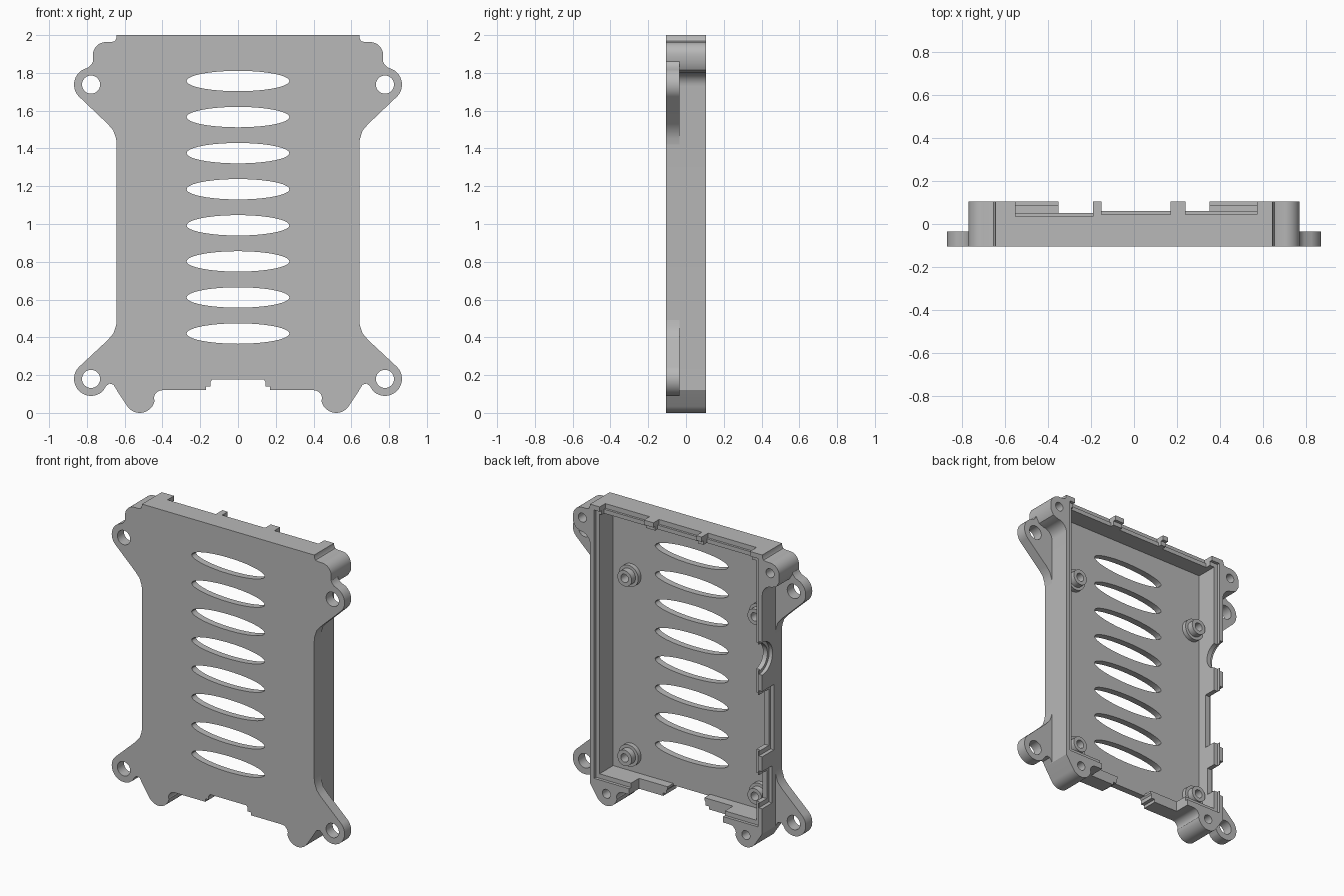
import bpy
import bmesh
from math import cos, sin, radians

cube = bpy.data.objects.get("Cube")
if cube:
    bpy.data.objects.remove(cube, do_unlink=True)

GREY = (0.48, 0.48, 0.48, 1)
mat = bpy.data.materials.new("grey plastic")
mat.use_nodes = True
mat.diffuse_color = GREY
mat.node_tree.nodes["Principled BSDF"].inputs["Base Color"].default_value = GREY

FRONT, FLOOR, EAR_BACK, BACK = -0.105, -0.06, -0.035, 0.105


def arc(cx, cz, rx, a0, a1, n=16, rz=None):
    """Points on an arc in the x-z plane."""
    rz = rz or rx
    steps = [radians(a0 + (a1 - a0) * i / n) for i in range(n + 1)]
    return [(cx + rx * cos(a), cz + rz * sin(a)) for a in steps]


def circle(cx, cz, rx, n=32, rz=None):
    return arc(cx, cz, rx, 0, 360, n, rz)[:-1]


def flip(points, side):
    return [(x * side, z) for x, z in points]


def weld(mesh):
    bm = bmesh.new()
    bm.from_mesh(mesh)
    bmesh.ops.remove_doubles(bm, verts=bm.verts, dist=0.0001)
    bmesh.ops.recalc_face_normals(bm, faces=bm.faces)
    bm.to_mesh(mesh)
    bm.free()


def evaluated_mesh(obj):
    deps = bpy.context.evaluated_depsgraph_get()
    deps.update()
    return bpy.data.meshes.new_from_object(obj.evaluated_get(deps))


def prism(name, outlines, y0, y1):
    """Outline with holes in x-z, extruded from y0 to y1."""
    curve = bpy.data.curves.new(name, "CURVE")
    curve.dimensions = "2D"
    curve.fill_mode = "BOTH"
    curve.extrude = (y1 - y0) / 2
    for pts in outlines:
        spline = curve.splines.new("POLY")
        spline.points.add(len(pts) - 1)
        for p, (x, z) in zip(spline.points, pts):
            p.co = (x, z, 0, 1)
        spline.use_cyclic_u = True
    temp = bpy.data.objects.new(name + " outline", curve)
    bpy.context.collection.objects.link(temp)
    mesh = evaluated_mesh(temp)
    bpy.data.objects.remove(temp, do_unlink=True)
    # stand the outline upright
    for v in mesh.vertices:
        x, z, depth = v.co
        v.co = (x, (y0 + y1) / 2 - depth, z)
    weld(mesh)
    mesh.materials.clear()
    mesh.materials.append(mat)
    obj = bpy.data.objects.new(name, mesh)
    bpy.context.collection.objects.link(obj)
    return obj


def box(x0, x1, y0, y1, z0, z1):
    return prism("cutter", [[(x0, z0), (x1, z0), (x1, z1), (x0, z1)]], y0, y1)


def disc(x0, x1, y, z, r):
    bpy.ops.mesh.primitive_cylinder_add(vertices=40, radius=r, depth=x1 - x0,
                                        location=((x0 + x1) / 2, y, z),
                                        rotation=(0, radians(90), 0))
    return bpy.context.object


def cut(target, cutters):
    for c in cutters:
        c.hide_render = True
        mod = target.modifiers.new("cut", "BOOLEAN")
        mod.operation = "DIFFERENCE"
        mod.solver = "EXACT"
        mod.object = c
    mesh = evaluated_mesh(target)
    target.modifiers.clear()
    target.data = mesh
    for c in cutters:
        bpy.data.objects.remove(c, do_unlink=True)


# Body outline with the four screw lobes
half = [(0.135, 0.178), (0.145, 0.165), (0.145, 0.14), (0.17, 0.14), (0.17, 0.12)]
half += arc(0.40, 0.075, 0.045, 90, 0, 8)
half += arc(0.52, 0.08, 0.08, 190, 325)
half += [(0.642, 0.12)]
half += arc(0.712, 1.73, 0.07, 180, 90, 8)
half += [(0.748, 1.815), (0.768, 1.85)]
half += arc(0.70, 1.895, 0.068, 0, 90, 12)
half += [(0.67, 1.963), (0.652, 1.968), (0.645, 1.98), (0.642, 2.0)]
body = half + flip(half, -1)[::-1]

# Front plate with vent slots
vents = [circle(0, 0.42 + 0.191 * i, 0.272, 48, 0.054) for i in range(8)]
prism("front_plate", [body] + vents, FRONT, FLOOR)

# Surrounding wall with blind screw holes
cavity = [(-0.585, 0.19), (0.585, 0.19), (0.585, 1.94), (-0.585, 1.94)]
screws = [circle(s * x, z, 0.03, 24) for s in (1, -1) for x, z in ((0.70, 1.893), (0.52, 0.08))]
wall = prism("wall", [body, cavity] + screws, FLOOR, BACK)

HIGH = 0.2
cutters = [box(-0.612, 0.612, 0.085, HIGH, 0.16, 1.968)]          # inner lip
for x0, x1, y in ((-0.55, -0.19, 0.05), (-0.15, 0.17, 0.06), (0.24, 0.57, 0.06)):
    cutters += [box(x0, x1, y, HIGH, 1.9, 2.1),                   # top edge notches
                box(x0, x1, y - 0.015, HIGH, 1.968, 2.1)]
cutters += [box(-0.35, 0.35, 0.0, HIGH, 0.05, 0.25),              # bottom opening
            box(-0.137, 0.137, -0.08, HIGH, 0.1, 0.25)]
cutters += [disc(-0.7, -0.5, BACK, 1.30, 0.09),                   # round side port
            disc(-0.7, -0.617, BACK, 1.30, 0.11)]
for z0, z1, y in ((0.67, 1.05, 0.0), (0.32, 0.51, 0.02)):
    cutters += [box(-0.7, -0.5, y, HIGH, z0, z1),                 # square side ports
                box(-0.7, -0.617, y - 0.02, HIGH, z0 - 0.03, z1 + 0.03)]
cut(wall, cutters)

# Mounting ears
upper = [(0.64, 1.40), (0.645, 1.45), (0.66, 1.495), (0.69, 1.53)]
upper += arc(0.778, 1.738, 0.09, -45, 60)
upper += [(0.79, 1.83), (0.772, 1.85), (0.765, 1.87), (0.64, 1.87)]
lower = [(0.64, 0.51), (0.645, 0.465), (0.66, 0.42), (0.69, 0.385)]
lower += arc(0.778, 0.18, 0.09, 45, -135, 24)
lower += [(0.70, 0.14), (0.682, 0.155), (0.66, 0.15), (0.64, 0.118)]
for side, label in ((1, "left"), (-1, "right")):
    for tag, pts, z in (("upper", upper, 1.738), ("lower", lower, 0.18)):
        hole = circle(0.778, z, 0.048)
        prism(f"{tag}_{label}_ear", [flip(pts, side), flip(hole, side)], FRONT, EAR_BACK)

# Board standoffs, each a wide foot and a narrow post
for x in (0.45, -0.52):
    for z in (0.305, 1.515):
        hole = circle(x, z, 0.028, 24)
        prism("standoff_foot", [circle(x, z, 0.073), hole], FLOOR, -0.03)
        prism("standoff_post", [circle(x, z, 0.053), hole], -0.03, 0.012)

# Smooth curved sides, keep edges crisp
bpy.ops.object.select_all(action="DESELECT")
for obj in bpy.context.collection.objects:
    if obj.type == "MESH" and mat.name in obj.data.materials:
        obj.select_set(True)
        bpy.context.view_layer.objects.active = obj
bpy.ops.object.shade_smooth_by_angle(angle=radians(30))
